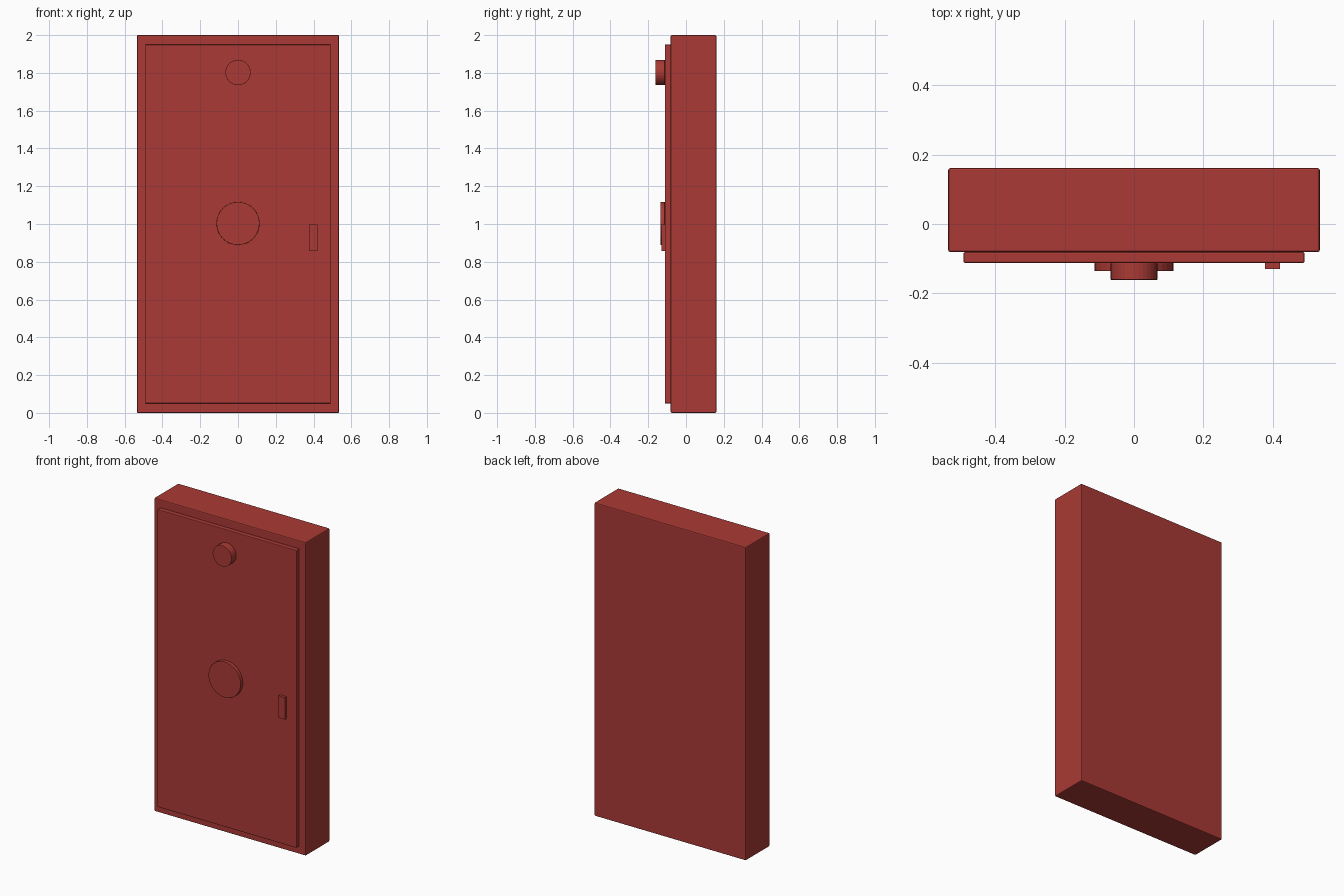
import bpy
import math

old = bpy.data.objects.get("Cube")
if old:
    bpy.data.objects.remove(old, do_unlink=True)

# Single red paint
RED = (0.40, 0.042, 0.035, 1.0)
paint = bpy.data.materials.new("red_paint")
paint.use_nodes = True
paint.diffuse_color = RED
paint.node_tree.nodes["Principled BSDF"].inputs["Base Color"].default_value = RED


def finish(obj, name, bevel):
    obj.name = name
    obj.data.materials.append(paint)
    if bevel:
        mod = obj.modifiers.new("soft_edges", 'BEVEL')
        mod.width = bevel
        mod.segments = 2
        mod.limit_method = 'ANGLE'
        mod.angle_limit = math.radians(40)
    return obj


def box(name, x, y, z, bevel=0.0):
    """Box from (min, max) ranges on each axis."""
    bpy.ops.mesh.primitive_cube_add(size=1, location=[sum(r) / 2 for r in (x, y, z)])
    obj = bpy.context.object
    obj.scale = [r[1] - r[0] for r in (x, y, z)]
    bpy.ops.object.transform_apply(location=False, rotation=False, scale=True)
    return finish(obj, name, bevel)


def disc(name, radius, y, z, bevel):
    """Round plate whose axis points to the front."""
    bpy.ops.mesh.primitive_cylinder_add(
        vertices=32, radius=radius, depth=y[1] - y[0],
        location=(0, sum(y) / 2, z), rotation=(math.pi / 2, 0, 0))
    return finish(bpy.context.object, name, bevel)


# Cabinet body and raised door
box("cabinet_body", (-0.535, 0.535), (-0.081, 0.161), (0, 2), 0.006)
box("door_panel", (-0.491, 0.491), (-0.112, -0.081), (0.05, 1.95), 0.004)

# Fittings on the door
disc("top_lamp", 0.067, (-0.161, -0.112), 1.802, 0.002)
disc("centre_plate", 0.114, (-0.136, -0.112), 1.003, 0.002)
box("door_handle", (0.377, 0.421), (-0.129, -0.112), (0.858, 0.998))
